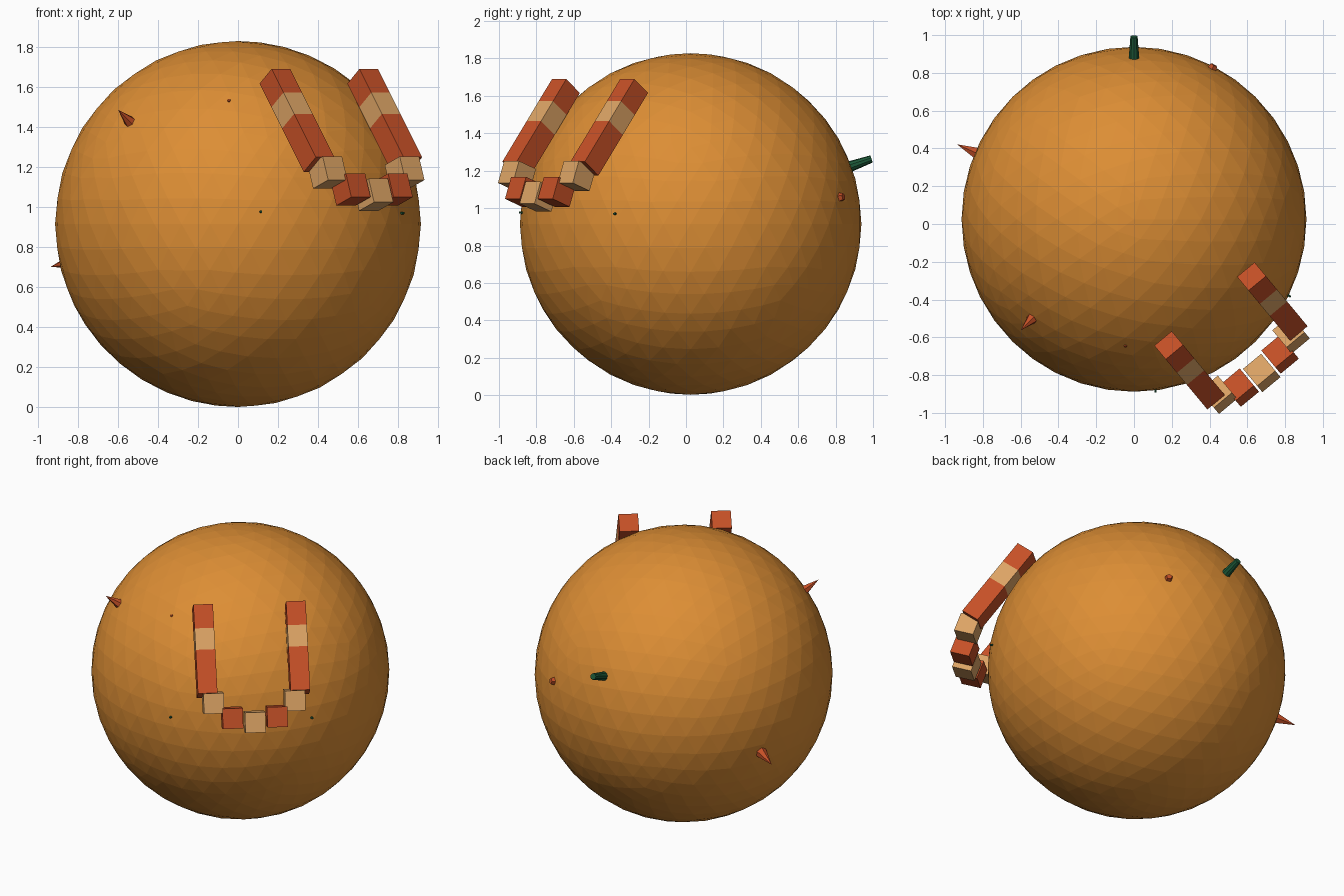
import bpy, math
from mathutils import Vector, Matrix

if "Cube" in bpy.data.objects:
    bpy.data.objects.remove(bpy.data.objects["Cube"])

C = Vector((0, 0.025, 0.915))   # ball centre
R = 0.913


def material(name, rgb):
    m = bpy.data.materials.new(name)
    m.diffuse_color = (*rgb, 1)
    m.use_nodes = True
    m.node_tree.nodes["Principled BSDF"].inputs["Base Color"].default_value = m.diffuse_color
    return m


ORANGE = material("orange", (0.72, 0.27, 0.035))
RED = material("brick_red", (0.56, 0.08, 0.02))
TAN = material("tan", (0.72, 0.37, 0.13))
GREEN = material("dark_green", (0.012, 0.10, 0.04))


def finish(name, mat):
    o = bpy.context.object
    o.name = name
    o.data.materials.append(mat)
    return o


def spike(name, base, tip, r0, r1, sides, mat):
    base, tip = Vector(base), Vector(tip)
    d = tip - base
    bpy.ops.mesh.primitive_cone_add(vertices=sides, radius1=r0, radius2=r1, depth=d.length,
                                    location=(base + tip) / 2,
                                    rotation=d.to_track_quat('Z', 'Y').to_euler())
    return finish(name, mat)


# Faceted ball
bpy.ops.mesh.primitive_ico_sphere_add(subdivisions=4, radius=R, location=C)
finish("body", ORANGE)

# Horseshoe of blocks: side = across the shoe, out = horizontally away from the ball
side = Vector((0.77, 0.64, 0)).normalized()
out = Vector((0.64, -0.77, 0)).normalized()
up = Vector((0, 0, 1))


def block(name, pos, size, tilt, mat):
    t = math.radians(tilt)
    normal = out * math.cos(t) + up * math.sin(t)
    along = up * math.cos(t) - out * math.sin(t)
    M = Matrix((side, -normal, along)).transposed().to_4x4()
    M.translation = pos
    bpy.ops.mesh.primitive_cube_add(size=1)
    o = finish(name, mat)
    o.data.transform(M @ Matrix.Diagonal((*size, 1)))


# Two straight arms lying against the ball
TILT = 38
t = math.radians(TILT)
arm_n = out * math.cos(t) + up * math.sin(t)
arm_d = up * math.cos(t) - out * math.sin(t)
for s, label in ((-1, "left"), (1, "right")):
    for i, (top, bottom, mat) in enumerate(((0.193, 0.043, RED), (0.043, -0.092, TAN),
                                            (-0.092, -0.367, RED))):
        pos = C + side * 0.285 * s + arm_n * 0.951 + arm_d * (top + bottom) / 2
        block(f"{label}_arm_block_{i}", pos, (0.12, 0.12, top - bottom), TILT, mat)

# Curved lower end of alternating cubes
for i, (u, n, z, mat) in enumerate(((-0.25, 1.0, 0.257, TAN), (-0.137, 1.045, 0.172, RED),
                                    (0, 1.058, 0.146, TAN), (0.137, 1.045, 0.172, RED),
                                    (0.25, 1.0, 0.257, TAN))):
    block(f"lower_block_{i}", C + side * u + out * n + up * z, (0.125, 0.125, 0.125), 20, mat)

# Stem at the back
spike("stem", (0, 0.84, 1.209), (0, 0.992, 1.263), 0.032, 0.02, 10, GREEN)

# Red thorns
spike("thorn_left_front", (-0.515, -0.475, 1.40), (-0.598, -0.562, 1.485), 0.043, 0, 6, RED)
spike("thorn_left_back", (-0.81, 0.365, 0.735), (-0.937, 0.422, 0.70), 0.04, 0, 6, RED)
for name, d, tip, r in (("thorn_right_back", (0.42, 0.81, 0.145), 0.932, 0.032),
                        ("thorn_front", (-0.045, -0.67, 0.615), 0.917, 0.012)):
    v = Vector(d).normalized()
    spike(name, C + v * 0.86, C + v * tip, r * 1.2, r * 0.6, 5, RED)

# Tiny dark nubs beside the horseshoe
for name, d in (("nub_left", (0.115, -0.915, 0.062)), ("nub_right", (0.83, -0.41, 0.055))):
    v = Vector(d).normalized()
    spike(name, C + v * 0.88, C + v * 0.927, 0.009, 0.006, 6, GREEN)
